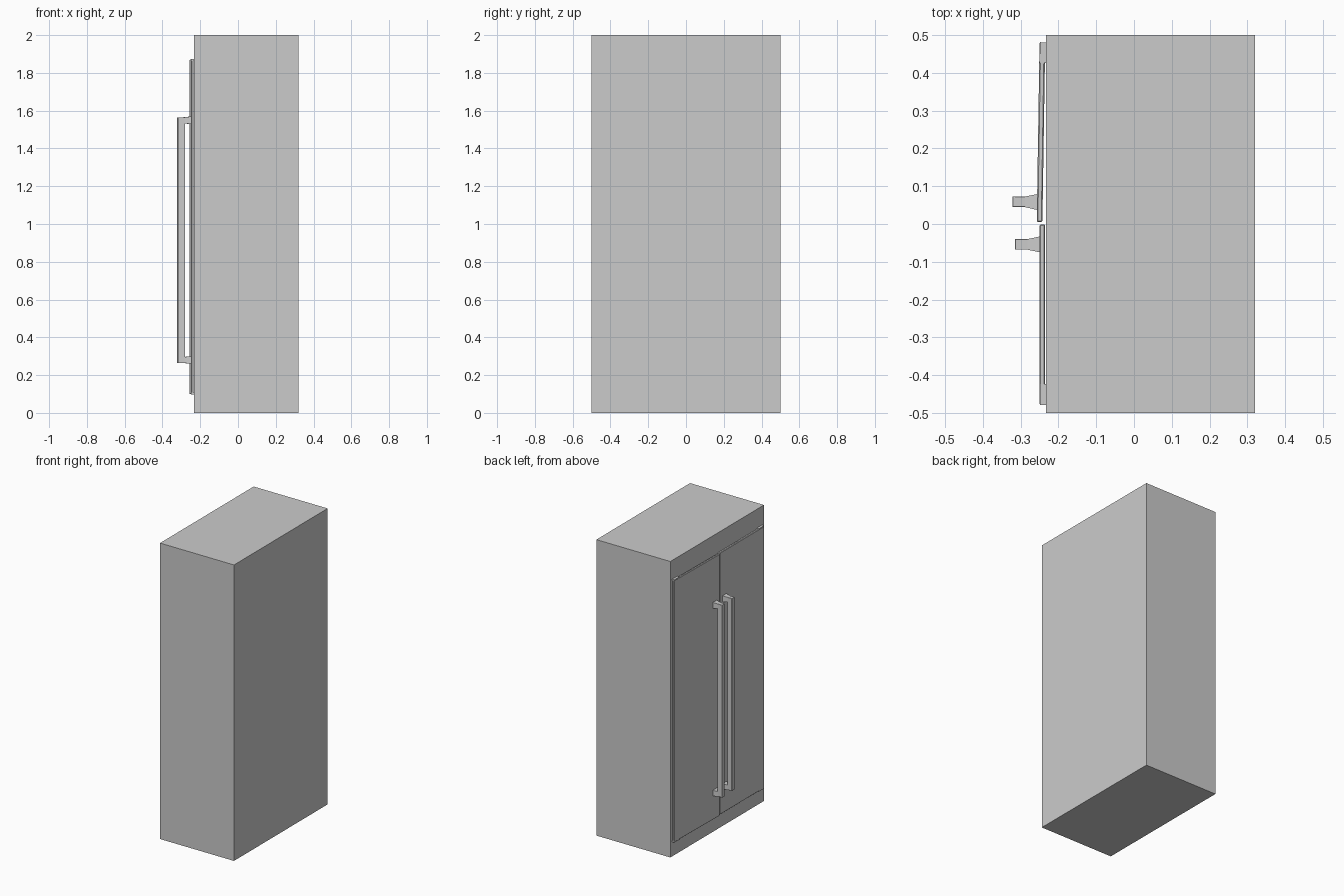
import bpy
import bmesh
from math import radians
from mathutils import Matrix, Vector

old = bpy.data.objects.get("Cube")
if old:
    bpy.data.objects.remove(old)

grey = bpy.data.materials.new("appliance grey")
grey.use_nodes = True
colour = (0.6, 0.6, 0.6, 1)
grey.diffuse_color = colour
grey.node_tree.nodes["Principled BSDF"].inputs["Base Color"].default_value = colour


def box(name, lo, hi, bevel=0.0, flare=None):
    """Box between two corners; flare widens its +x end by (y, z) factors."""
    lo, hi = Vector(lo), Vector(hi)
    size, mid = hi - lo, (lo + hi) / 2
    bm = bmesh.new()
    bmesh.ops.create_cube(bm, size=1)
    for v in bm.verts:
        if flare and v.co.x > 0:
            v.co.y *= flare[0]
            v.co.z *= flare[1]
        v.co = Vector(a * b for a, b in zip(v.co, size)) + mid
    mesh = bpy.data.meshes.new(name)
    bm.to_mesh(mesh)
    bm.free()
    mesh.materials.append(grey)
    ob = bpy.data.objects.new(name, mesh)
    bpy.context.collection.objects.link(ob)
    if bevel:
        mod = ob.modifiers.new("edge", "BEVEL")
        mod.width = bevel
        mod.segments = 1
    return ob


# Main cabinet
box("cabinet", (-0.233, -0.5, 0), (0.32, 0.5, 2))


def door(side, y_free, y_hinge, y_handle, angle):
    """One door with hinges and handle, swung about its outer edge."""
    s = 1 if y_hinge > 0 else -1
    y0, y1 = sorted((y_free, y_hinge))
    parts = [box(side + "_door", (-0.25, y0, 0.1), (-0.235, y1, 1.87), 0.003)]

    # Hinge plates at top and bottom
    h0, h1 = sorted((y_hinge, y_hinge - s * 0.055))
    for label, z in (("lower", 0.097), ("upper", 1.863)):
        parts.append(box(f"{side}_{label}_hinge", (-0.249, h0, z), (-0.232, h1, z + 0.01)))

    # Handle bar with flared feet
    a, b = y_handle - 0.014, y_handle + 0.014
    parts.append(box(side + "_handle_bar", (-0.315, a, 0.264), (-0.28, b, 1.565), 0.001))
    for label, z in (("lower", 0.264), ("upper", 1.533)):
        parts.append(box(f"{side}_{label}_handle_foot", (-0.282, a, z), (-0.249, b, z + 0.032),
                         flare=(1.5, 1.25)))

    # Swing the whole door around the hinge
    pivot = Matrix.Translation((-0.24, y_hinge, 0))
    for ob in parts:
        ob.data.transform(pivot @ Matrix.Rotation(radians(angle), 4, "Z") @ pivot.inverted())


door("right", -0.001, -0.479, -0.054, 0)
door("left", 0.005, 0.481, 0.058, -0.9)
